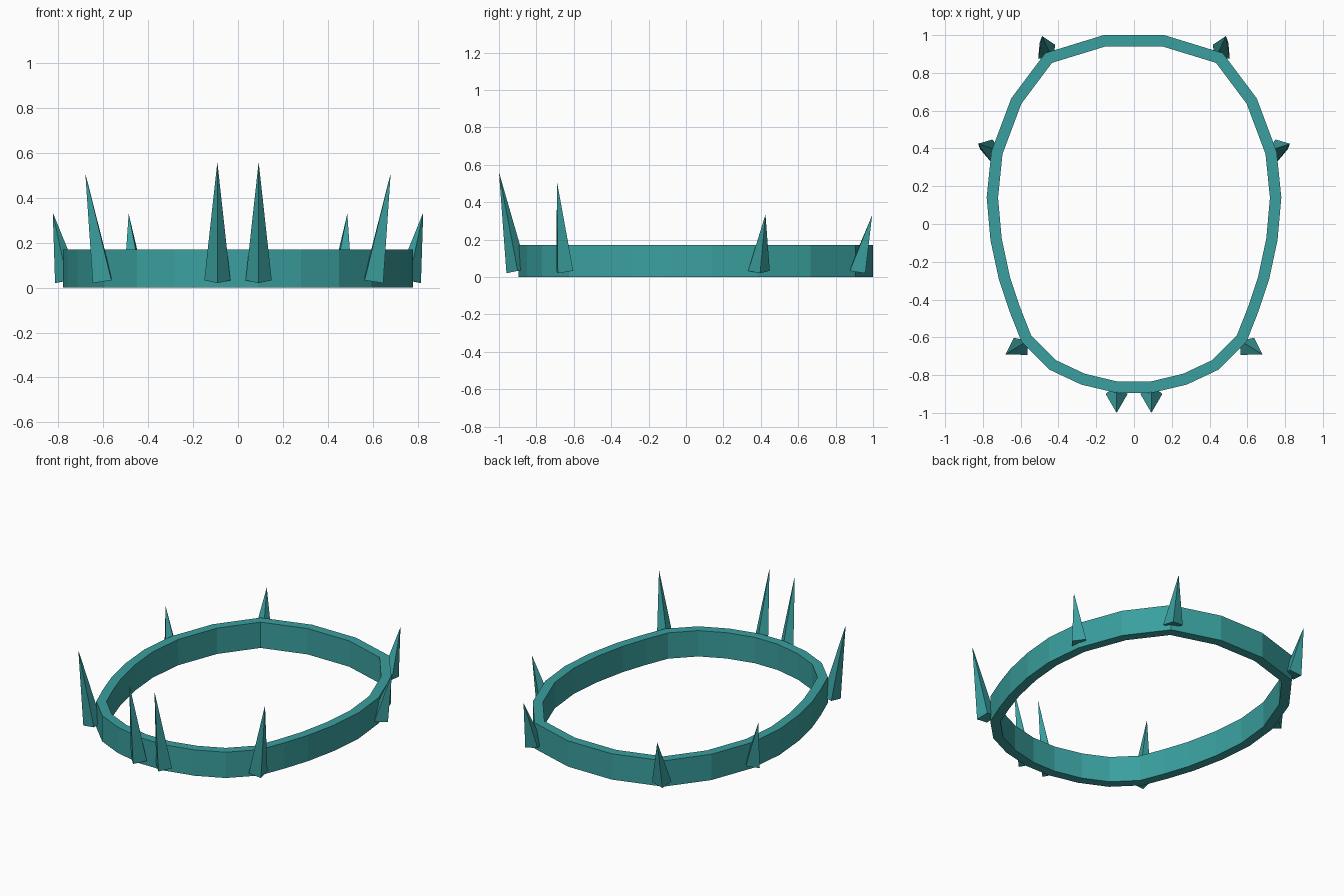
import bpy, bmesh
from mathutils import Vector

cube = bpy.data.objects.get("Cube")
if cube:
    bpy.data.objects.remove(cube, do_unlink=True)

teal = bpy.data.materials.new("teal")
teal.use_nodes = True
colour = (0.042, 0.35, 0.345, 1)
teal.diffuse_color = colour
teal.node_tree.nodes["Principled BSDF"].inputs["Base Color"].default_value = colour


def finish(name, bm):
    bmesh.ops.recalc_face_normals(bm, faces=bm.faces)
    mesh = bpy.data.meshes.new(name)
    bm.to_mesh(mesh)
    bm.free()
    mesh.materials.append(teal)
    obj = bpy.data.objects.new(name, mesh)
    bpy.context.collection.objects.link(obj)
    return obj


# Band: half outline from back to front, mirrored to a closed loop
HEIGHT, WIDTH = 0.17, 0.06
half = [(0.16, 1.0), (0.47, 0.905), (0.65, 0.665), (0.755, 0.385),
        (0.78, 0.14), (0.76, -0.085), (0.715, -0.295), (0.66, -0.46),
        (0.595, -0.625), (0.45, -0.77), (0.28, -0.85), (0.09, -0.895)]
outer = [Vector(p) for p in half + [(-x, y) for x, y in reversed(half)]]
count = len(outer)


def inset(i):
    a = (outer[i] - outer[i - 1]).normalized()
    b = (outer[(i + 1) % count] - outer[i]).normalized()
    na, nb = Vector((a.y, -a.x)), Vector((b.y, -b.x))
    return outer[i] + (na + nb) * WIDTH / (1 + na.dot(nb))


inner = [inset(i) for i in range(count)]
bm = bmesh.new()
rings = [[bm.verts.new((p.x, p.y, z)) for p in loop]
         for loop, z in ((outer, 0), (outer, HEIGHT), (inner, HEIGHT), (inner, 0))]
for k in range(4):
    r, s = rings[k], rings[(k + 1) % 4]
    for i in range(count):
        j = (i + 1) % count
        bm.faces.new((r[i], r[j], s[j], s[i]))
finish("band", bm)


# Spikes: four-sided thorns with a ridge facing outwards
def spike(name, centre, outward, tip, side):
    c, d = Vector(centre), Vector(outward).normalized()
    across = Vector((-d.y, d.x))
    corners = [(c + d * 0.06, 0.02), (c + across * 0.058, 0.033),
               (c - d * 0.05, 0.04), (c - across * 0.058, 0.033)]
    bm = bmesh.new()
    base = [bm.verts.new((p.x * side, p.y, z)) for p, z in corners]
    apex = bm.verts.new((tip[0] * side, tip[1], tip[2]))
    bm.faces.new((base[0], base[1], base[3]))
    bm.faces.new((base[1], base[2], base[3]))
    for i in range(4):
        bm.faces.new((base[i], base[(i + 1) % 4], apex))
    finish(name, bm)


for label, side in (("left", 1), ("right", -1)):
    spike(label + "_front_spike", (0.092, -0.9), (0, -1), (0.092, -1.0, 0.56), side)
    spike(label + "_front_side_spike", (0.6, -0.648), (0.75, -0.6), (0.68, -0.69, 0.51), side)
    spike(label + "_rear_side_spike", (0.755, 0.39), (0.98, 0.1), (0.825, 0.425, 0.335), side)
    spike(label + "_back_spike", (0.462, 0.912), (0.6, 0.75), (0.487, 0.995, 0.33), side)
